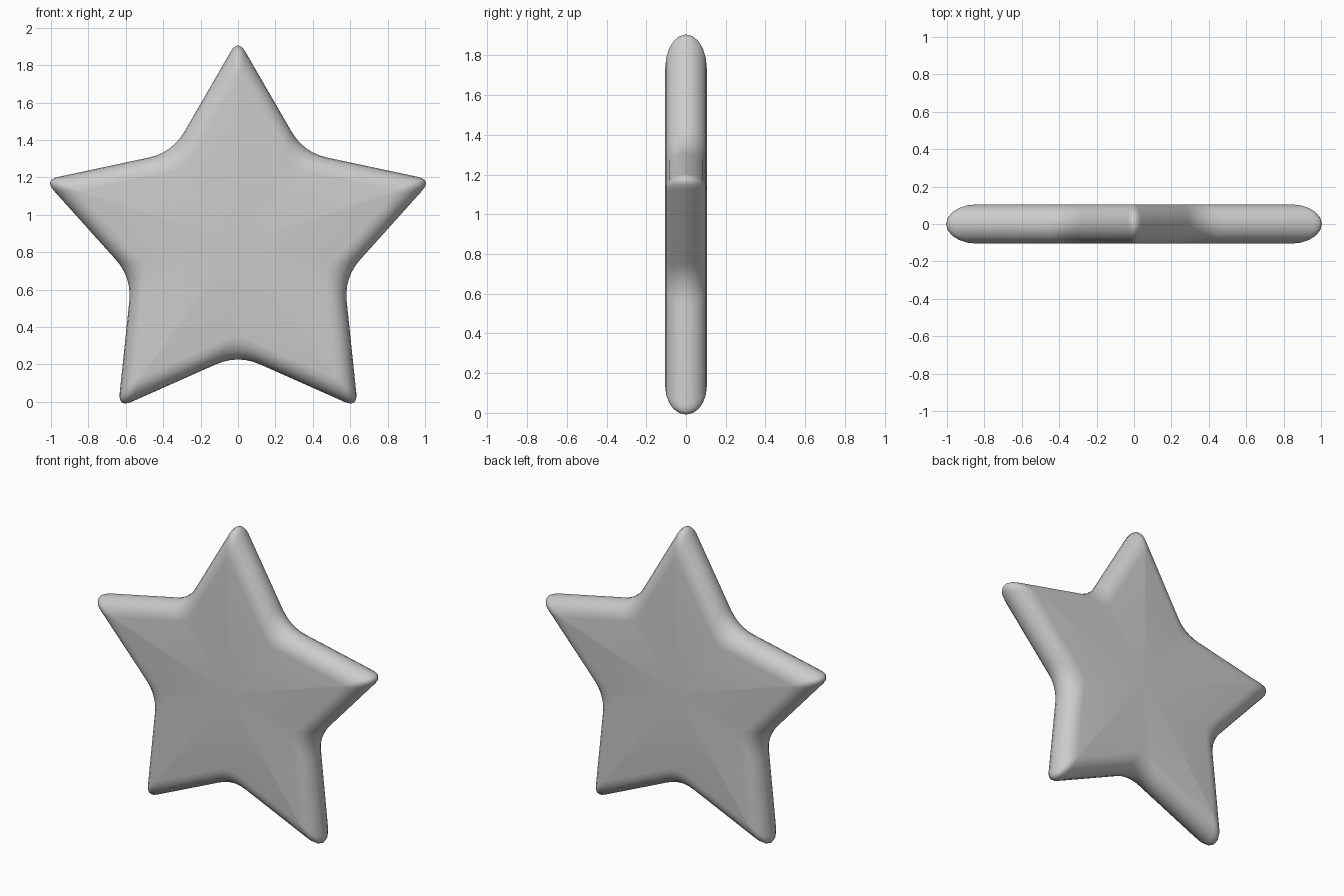
import bpy, bmesh
from math import sin, cos, pi, radians
from mathutils import Vector

if "Cube" in bpy.data.objects:
    bpy.data.objects.remove(bpy.data.objects["Cube"])

CENTRE_Z = 0.85
TIP_R, NOTCH_R = 1.09, 0.597      # sharp corner radii of the outline
HALF_DEPTH, INSET = 0.105, 0.10
CORNER_STEPS, EDGE_STEPS = 6, 5


def outline(inset, tip_round, notch_round):
    """Five-pointed outline, offset inwards, with rounded tips and notches."""
    corners = []
    for i in range(10):
        tip = i % 2 == 0
        r = TIP_R - inset / sin(radians(30)) if tip else NOTCH_R - inset / sin(radians(66))
        a = pi / 2 - i * pi / 5
        corners.append(Vector((r * cos(a), CENTRE_Z + r * sin(a))))
    pts = []
    for i, c in enumerate(corners):
        s = tip_round if i % 2 == 0 else notch_round
        a = c + (corners[i - 1] - c).normalized() * s
        b = c + (corners[(i + 1) % 10] - c).normalized() * s
        for k in range(CORNER_STEPS + 1):
            t = k / CORNER_STEPS
            pts.append(a * (1 - t) ** 2 + c * 2 * t * (1 - t) + b * t * t)
    return pts


bm = bmesh.new()

# Rounded rim: rings swept from the front face round to the back face
rings = []
for j in range(-EDGE_STEPS, EDGE_STEPS + 1):
    a = j / EDGE_STEPS * pi / 2
    f = cos(a)
    ring = outline(INSET * (1 - f), 0.015 + 0.065 * f, 0.05 + 0.08 * f)
    rings.append([bm.verts.new((p.x, HALF_DEPTH * sin(a), p.y)) for p in ring])
n = len(rings[0])
for r0, r1 in zip(rings, rings[1:]):
    for i in range(n):
        bm.faces.new((r0[i], r0[(i + 1) % n], r1[(i + 1) % n], r1[i]))

# Flat front and back faces
for ring, y in ((rings[0], -HALF_DEPTH), (rings[-1], HALF_DEPTH)):
    hub = bm.verts.new((0, y, CENTRE_Z))
    for i in range(n):
        bm.faces.new((ring[i], ring[(i + 1) % n], hub))

bmesh.ops.recalc_face_normals(bm, faces=bm.faces)
for face in bm.faces:
    face.smooth = True
mesh = bpy.data.meshes.new("star")
bm.to_mesh(mesh)
bm.free()
star = bpy.data.objects.new("star", mesh)
bpy.context.collection.objects.link(star)
